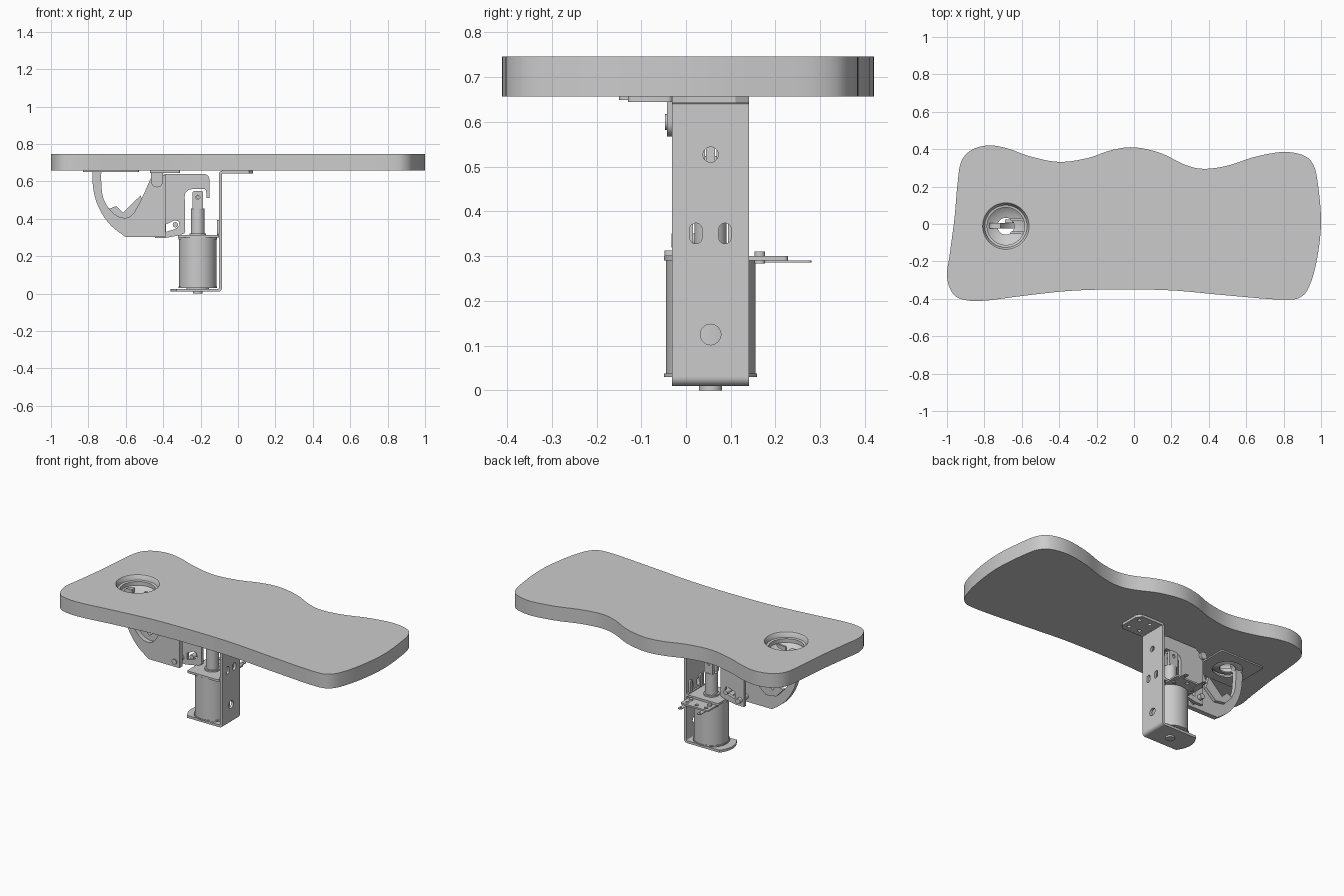
import bpy, bmesh, math
from mathutils import Matrix

if "Cube" in bpy.data.objects:
    bpy.data.objects.remove(bpy.data.objects["Cube"])

PLANES = {  # local u, v, w columns expressed in world axes
    'xy': Matrix(((1, 0, 0), (0, 1, 0), (0, 0, 1))),
    'xz': Matrix(((1, 0, 0), (0, 0, 1), (0, 1, 0))),
    'yz': Matrix(((0, 0, 1), (1, 0, 0), (0, 1, 0))),
}


def finish(name, bm):
    bmesh.ops.remove_doubles(bm, verts=bm.verts, dist=1e-5)
    bmesh.ops.recalc_face_normals(bm, faces=bm.faces)
    me = bpy.data.meshes.new(name)
    bm.to_mesh(me)
    bm.free()
    ob = bpy.data.objects.new(name, me)
    bpy.context.collection.objects.link(ob)
    bpy.ops.object.select_all(action='DESELECT')
    ob.select_set(True)
    bpy.context.view_layer.objects.active = ob
    bpy.ops.object.shade_smooth_by_angle(angle=math.radians(30))
    return ob


def plate(name, loops, plane, lo, hi):
    """Flat part: first loop is the outline, the others are holes."""
    cu = bpy.data.curves.new(name + "_curve", 'CURVE')
    cu.dimensions, cu.fill_mode, cu.extrude = '2D', 'BOTH', (hi - lo) / 2
    for loop in loops:
        sp = cu.splines.new('POLY')
        sp.points.add(len(loop) - 1)
        for p, (u, v) in zip(sp.points, loop):
            p.co = (u, v, 0, 1)
        sp.use_cyclic_u = True
    tmp = bpy.data.objects.new(name + "_tmp", cu)
    bpy.context.collection.objects.link(tmp)
    bpy.context.view_layer.update()
    me = bpy.data.meshes.new_from_object(tmp.evaluated_get(bpy.context.evaluated_depsgraph_get()))
    bm = bmesh.new()
    bm.from_mesh(me)
    for v in bm.verts:
        v.co.z += (lo + hi) / 2
        v.co = PLANES[plane] @ v.co
    bpy.data.objects.remove(tmp)
    bpy.data.curves.remove(cu)
    bpy.data.meshes.remove(me)
    return finish(name, bm)


def lathe(name, prof, c, axis='z', n=48):
    """Turn a profile of (radius, height) about the z or y axis."""
    bm = bmesh.new()
    rings = []
    for i in range(n):
        a = 2 * math.pi * i / n
        rings.append([bm.verts.new((c[0] + r * math.cos(a), c[1] + r * math.sin(a), h) if axis == 'z'
                                   else (c[0] + r * math.cos(a), h, c[1] + r * math.sin(a))) for r, h in prof])
    for i in range(n):
        a, b = rings[i], rings[(i + 1) % n]
        for j in range(len(prof) - 1):
            bm.faces.new((a[j], b[j], b[j + 1], a[j + 1]))
    return finish(name, bm)


def rod(name, c, r, lo, hi, axis='z', n=32):
    return lathe(name, [(0, lo), (r, lo), (r, hi), (0, hi)], c, axis, n)


def arc(u, v, r, a0, a1, n=10):
    return [(u + r * math.cos(math.radians(a0 + (a1 - a0) * i / n)),
             v + r * math.sin(math.radians(a0 + (a1 - a0) * i / n))) for i in range(n + 1)]


def circle(u, v, r, n=32):
    return arc(u, v, r, 0, 360, n)[:-1]


def rect(u0, u1, v0, v1, r=0.003):
    return (arc(u1 - r, v1 - r, r, 0, 90, 5) + arc(u0 + r, v1 - r, r, 90, 180, 5)
            + arc(u0 + r, v0 + r, r, 180, 270, 5) + arc(u1 - r, v0 + r, r, 270, 360, 5))


def smooth(p, closed=True, k=6):
    """Catmull-Rom curve through the points."""
    n, out = len(p), []
    for i in range(n if closed else n - 1):
        q = [p[(i + d) % n] if closed else p[min(max(i + d, 0), n - 1)] for d in (-1, 0, 1, 2)]
        for s in range(k):
            t = s / k
            out.append(tuple(0.5 * (2 * q[1][e] + (q[2][e] - q[0][e]) * t
                       + (2 * q[0][e] - 5 * q[1][e] + 4 * q[2][e] - q[3][e]) * t * t
                       + (3 * q[1][e] - q[0][e] - 3 * q[2][e] + q[3][e]) * t ** 3) for e in (0, 1)))
    return out if closed else out + [p[-1]]


# Wavy board with a round opening
CUP = (-0.685, -0.012)
outline = [(-.78, .42), (-.87, .395), (-.925, .33), (-.945, .2), (-.96, .03), (-.985, -.16), (-1, -.28),
           (-.97, -.37), (-.91, -.405), (-.8, -.41), (-.6, -.385), (-.35, -.358), (-.1, -.35), (.2, -.355),
           (.5, -.382), (.8, -.405), (.9, -.385), (.95, -.3), (.985, -.15), (1, .02), (.985, .2), (.962, .31),
           (.91, .365), (.8, .385), (.65, .36), (.5, .312), (.37, .295), (.27, .318), (.14, .38), (0, .41),
           (-.12, .395), (-.25, .352), (-.4, .332), (-.55, .36), (-.68, .405)]
plate("board", [smooth(outline), circle(*CUP, 0.13, 64)], 'xy', 0.657, 0.746)

# Cup set into the board, with a dished floor and a plate beneath
lathe("cup_rim", [(.13, .746), (.124, .744), (.117, .732), (.113, .715), (.1, .712), (.1, .657), (.13, .657),
                  (.13, .746)], CUP, n=64)
lathe("cup_floor", [(.102, .69), (.08, .672), (.045, .662), (.045, .654), (.08, .662), (.102, .68), (.102, .69)], CUP)
plate("cup_plate", [rect(-.83, -.53, -.15, .126, .012), circle(*CUP, .085)], 'xy', .649, .657)
for s in (-1, 1):
    plate("cup_guide", [rect(-.66, -.59, -.012 + s * .035 - .006, -.012 + s * .035 + .006)], 'xy', .66, .69)

# Hooked latch, its tip reaching up through the cup
outer = smooth([(-.715, .705), (-.76, .697), (-.777, .655), (-.775, .57), (-.757, .49), (-.72, .415),
                (-.67, .355), (-.6, .302)], False)
inner = smooth([(-.46, .63), (-.505, .53), (-.54, .46), (-.567, .42), (-.6, .405), (-.645, .415), (-.69, .455),
                (-.72, .51), (-.73, .575), (-.73, .655), (-.715, .68)], False)
plate("latch_hook", [outer + [(-.388, .302), (-.388, .635)] + inner], 'xz', -.025, .005)
plate("latch_tooth", [[(-.69, .453), (-.65, .468), (-.615, .433), (-.52, .525), (-.50, .45), (-.57, .39),
                       (-.64, .4)]], 'xz', .005, .025)

# Release lever linking latch and plunger
lever = ([(-.445, .297), (-.39, .297), (-.31, .312)] + arc(-.3, .335, .018, -90, 0, 4)
         + arc(-.247, .52, .038, 180, 90, 6) + [(-.19, .56)] + arc(-.185, .545, .015, 80, 0, 4)
         + [(-.168, .51), (-.153, .51)] + arc(-.183, .61, .03, 0, 90, 6) + [(-.39, .64), (-.445, .6)])
slot = [(-.385, .33), (-.335, .345), (-.313, .365), (-.318, .387), (-.34, .392), (-.385, .37)]
plate("release_lever", [lever, slot], 'xz', .045, .065)

# Hanging lug with the pivots
plate("lug_plate", [rect(-.47, -.31, -.13, -.03, .012)], 'xy', .645, .657)
plate("lug", [[(-.4, .65), (-.465, .65)] + arc(-.433, .6, .032, 180, 360)], 'xz', -.043, -.03)
lathe("lug_pivot", [(0, -.047), (.018, -.047), (.018, -.03), (.014, -.03), (.014, .07), (.022, .07), (.022, .085),
                    (0, .085)], (-.433, .6), 'y')
rod("latch_pin", (-.42, .335), .016, -.032, .09, 'y')
rod("stop_pin", (-.335, .368), .014, .02, .09, 'y')

# Bent mounting bracket
Y0, Y1, XA, XB = -.031, .141, -.101, -.086
slots = [arc(y, .36, .014, 0, 180) + arc(y, .342, .014, 180, 360) for y in (.022, .087)]
plate("bracket_wall", [[(Y0, .03), (Y1, .03), (Y1, .638), (Y0, .638)], circle(.055, .527, .017),
                       circle(.055, .125, .023)] + slots, 'yz', XA, XB)
plate("bracket_top", [[(-.082, Y0), (.06, Y0), (.08, Y0 + .03), (.08, Y1 - .03), (.06, Y1), (-.082, Y1)]]
      + [circle(x, y, .011, 20) for x in (-.03, .045) for y in (.01, .1)], 'xy', .642, .657)
base = [(-.106, Y0), (-.106, Y1)] + smooth([(-.33, Y1), (-.352, .1), (-.36, .055), (-.352, .01), (-.33, Y0)], False)
plate("bracket_base", [base], 'xy', .01, .025)
plate("bracket_top_bend", [arc(-.082, .638, .019, 90, 180) + arc(-.082, .638, .004, 180, 90)], 'xz', Y0, Y1)
plate("bracket_base_bend", [arc(-.106, .03, .02, -90, 0) + arc(-.106, .03, .005, 0, -90)], 'xz', Y0, Y1)

# Solenoid body, end flanges and plunger
S = (-.215, .055)
lathe("solenoid_body", [(0, .025), (.06, .025), (.06, .03), (.104, .03), (.104, .038), (.1, .038), (.1, .29),
                        (.104, .29), (.104, .3), (0, .3)], S, n=64)
rod("bottom_stud", S, .026, 0, .03)
plate("solenoid_cap", [rect(-.32, -.102, -.048, .141, .01)], 'xy', .3, .313)
plate("cap_lug", [rect(-.03, .141, .3, .318), ], 'yz', -.112, -.101)
for y in (.004, .106):
    plate("cap_ear", [rect(y - .012, y + .012, .3, .393, .01)], 'yz', -.112, -.101)
lathe("plunger", [(0, .3), (.045, .3), (.045, .322), (.036, .322), (.036, .455), (0, .455)], S)
for y in (.024, .068):
    plate("clevis_prong", [rect(-.244, -.186, .45, .548, .01), circle(-.215, .515, .011, 20)], 'xz', y, y + .018)
rod("clevis_pin", (-.215, .515), .009, .03, .08, 'y')

# Terminal strip with two tabs
plate("terminal_strip", [rect(-.31, -.12, .12, .228, .01)]
      + [circle(x, .2, .011, 20) for x in (-.28, -.215, -.15)], 'xy', .29, .3)
for x in (-.28, -.15):
    plate("terminal_tab", [rect(x - .013, x + .013, .175, .28, .008), circle(x, .262, .006, 16)], 'xy', .286, .29)
    rod("terminal_rivet", (x, .165), .012, .284, .31)
